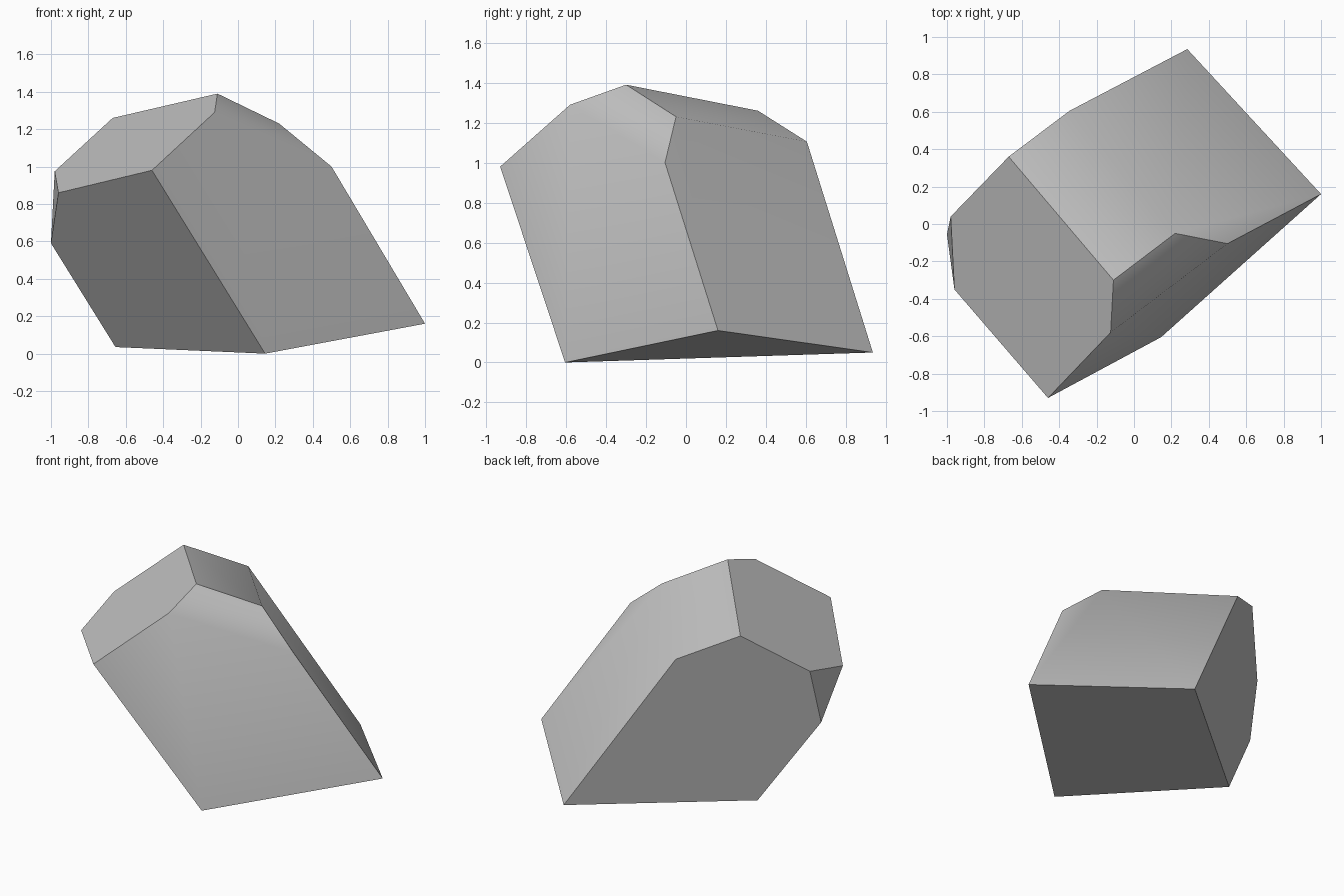
import bpy
import bmesh

# Remove the default cube only
default = bpy.data.objects.get("Cube")
if default:
    bpy.data.objects.remove(default, do_unlink=True)

# Stone colour
stone = bpy.data.materials.new("stone_grey")
stone.use_nodes = True
colour = (0.55, 0.55, 0.55, 1)
stone.diffuse_color = colour
stone.node_tree.nodes["Principled BSDF"].inputs["Base Color"].default_value = colour

# Corners of the boulder
corners = {
    "base_back": (0.285, 0.935, 0.05),
    "base_left": (1.0, 0.16, 0.16),
    "base_front": (0.145, -0.605, 0.0),
    "base_right": (-0.655, 0.15, 0.035),
    "brow": (-0.46, -0.93, 0.98),
    "cheek": (-0.96, -0.35, 0.86),
    "chip_top": (-0.98, 0.04, 0.975),
    "chip_low": (-1.0, -0.055, 0.59),
    "crown_back": (-0.67, 0.36, 1.26),
    "crown": (-0.11, -0.30, 1.39),
    "crown_front": (-0.125, -0.58, 1.29),
    "shoulder_back": (-0.345, 0.605, 1.105),
    "shoulder": (0.22, -0.05, 1.23),
    "shoulder_front": (0.50, -0.105, 1.0),
}

# Facets, each a loop of corners
facets = [
    "base_back base_left base_front base_right",
    "brow crown_front crown crown_back chip_top cheek",
    "brow cheek chip_low base_right base_front",
    "cheek chip_top chip_low",
    "base_back base_right chip_low chip_top crown_back shoulder_back",
    "crown_back crown shoulder shoulder_back",
    "shoulder_back shoulder shoulder_front base_left base_back",
    "brow base_front base_left shoulder_front crown_front",
    "crown_front shoulder_front shoulder crown",
]

# Only these two ridges are worn soft; every other edge is crisp
soft_ridges = [{"shoulder", "shoulder_back"}, {"crown_front", "shoulder_front"}]

bm = bmesh.new()
verts = {name: bm.verts.new(point) for name, point in corners.items()}
names = {vert: name for name, vert in verts.items()}
for facet in facets:
    face = bm.faces.new([verts[name] for name in facet.split()])
    face.smooth = True
for edge in bm.edges:
    edge.smooth = {names[v] for v in edge.verts} in soft_ridges
bmesh.ops.recalc_face_normals(bm, faces=bm.faces)

# Boulder object
mesh = bpy.data.meshes.new("boulder")
bm.to_mesh(mesh)
bm.free()
mesh.materials.append(stone)
boulder = bpy.data.objects.new("boulder", mesh)
bpy.context.collection.objects.link(boulder)
